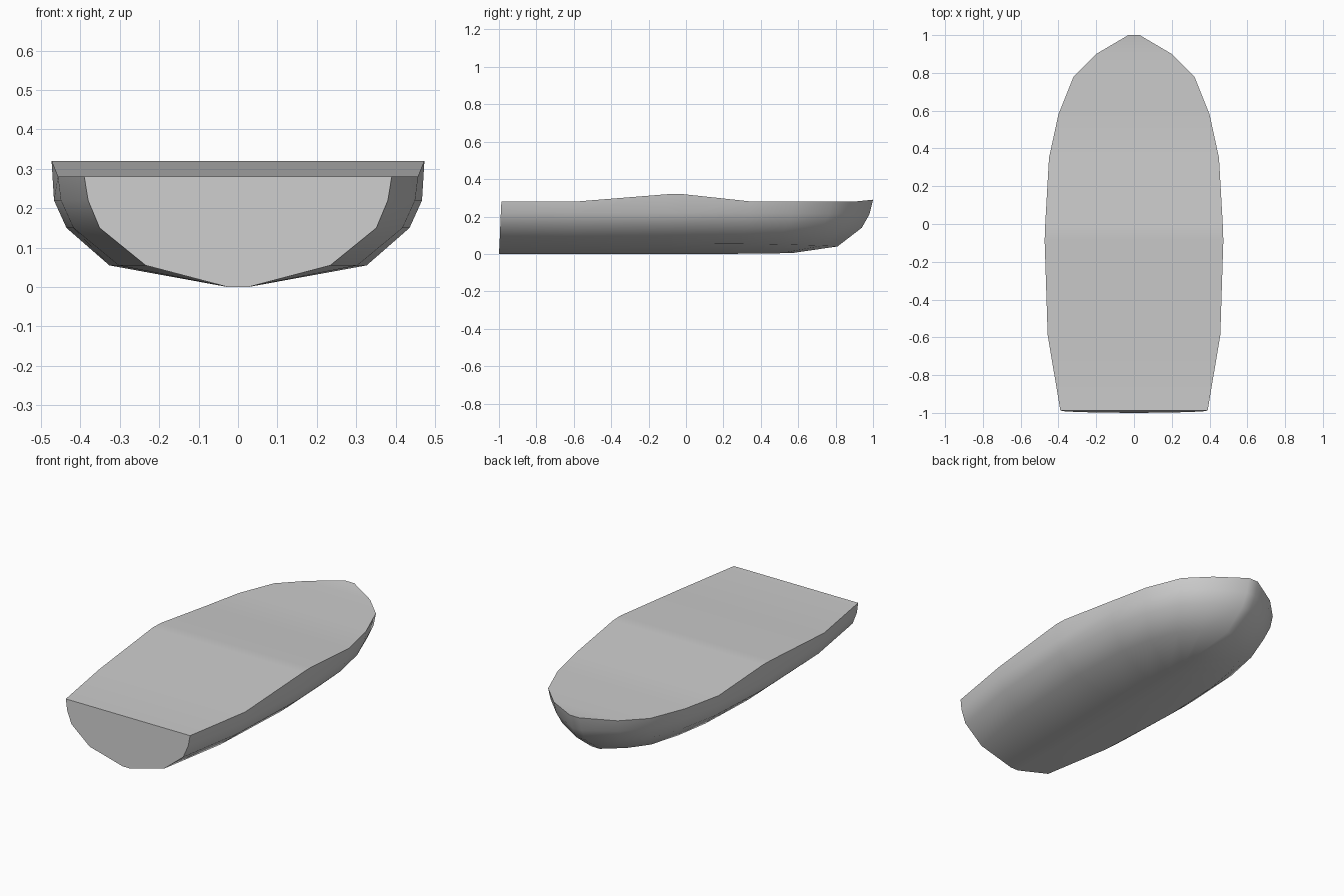
import bpy, bmesh

if "Cube" in bpy.data.objects:
    bpy.data.objects.remove(bpy.data.objects["Cube"])

# Deck outline: station y, half width, deck height
STATIONS = [(-0.99, 0.39, 0.28), (-0.59, 0.457, 0.28), (-0.09, 0.473, 0.32),
            (-0.02, 0.471, 0.32), (0.35, 0.45, 0.28), (0.58, 0.40, 0.28),
            (0.78, 0.32, 0.28), (0.90, 0.20, 0.28), (1.0, 0.03, 0.29)]
# Hull levels from keel to deck: width ratio at transom, amidships, height, bow y, bow height, stern y
LEVELS = [(None, None, 0.0, 0.57, 0.005, -1.0),
          (0.60, 0.69, 0.055, 0.81, 0.04, -0.997),
          (0.90, 0.92, 0.15, 0.94, 0.14, -0.993),
          (0.975, 0.987, 0.22, 0.98, 0.21, -0.99),
          (1.0, 1.0, None, 1.0, 0.29, -0.987)]
MID = -0.09


def hull_point(station, level):
    y, half, deck = station
    r_stern, r_mid, z, bow_y, bow_z, stern_y = level
    if y > MID:
        t = (y - MID) / (1 - MID)
        y = MID + t * (bow_y - MID)
        ratio = r_mid
        height = deck if z is None else z + (bow_z - z) * t ** 3
    else:
        t = (MID - y) / (MID + 0.99)
        y = MID + t * (stern_y - MID)
        ratio = r_mid if r_mid is None else r_mid + (r_stern - r_mid) * t * t
        height = deck if z is None else z
    width = 0.025 if ratio is None else max(half * ratio, 0.025)
    return width, y, height


# Boat hull: mirrored sections lofted from transom to stem, closed by a deck
bm = bmesh.new()
rings = []
for s in STATIONS:
    pts = [hull_point(s, lv) for lv in LEVELS]
    ring = [bm.verts.new((-x, y, z)) for x, y, z in reversed(pts)]
    ring += [bm.verts.new(p) for p in pts]
    rings.append(ring)
n = len(rings[0])
for a, b in zip(rings, rings[1:]):
    for i in range(n):
        j = (i + 1) % n
        bm.faces.new((a[i], a[j], b[j], b[i]))

# Transom and stem, capped strip by strip
for ring in (rings[0], rings[-1]):
    for i in range(n // 2 - 1):
        bm.faces.new((ring[i], ring[i + 1], ring[n - 2 - i], ring[n - 1 - i]))

bmesh.ops.recalc_face_normals(bm, faces=bm.faces[:])
mesh = bpy.data.meshes.new("boat_hull")
bm.to_mesh(mesh)
bm.free()
hull = bpy.data.objects.new("boat_hull", mesh)
bpy.context.collection.objects.link(hull)
bpy.context.view_layer.objects.active = hull
hull.select_set(True)
bpy.ops.object.shade_smooth_by_angle(angle=0.6)
